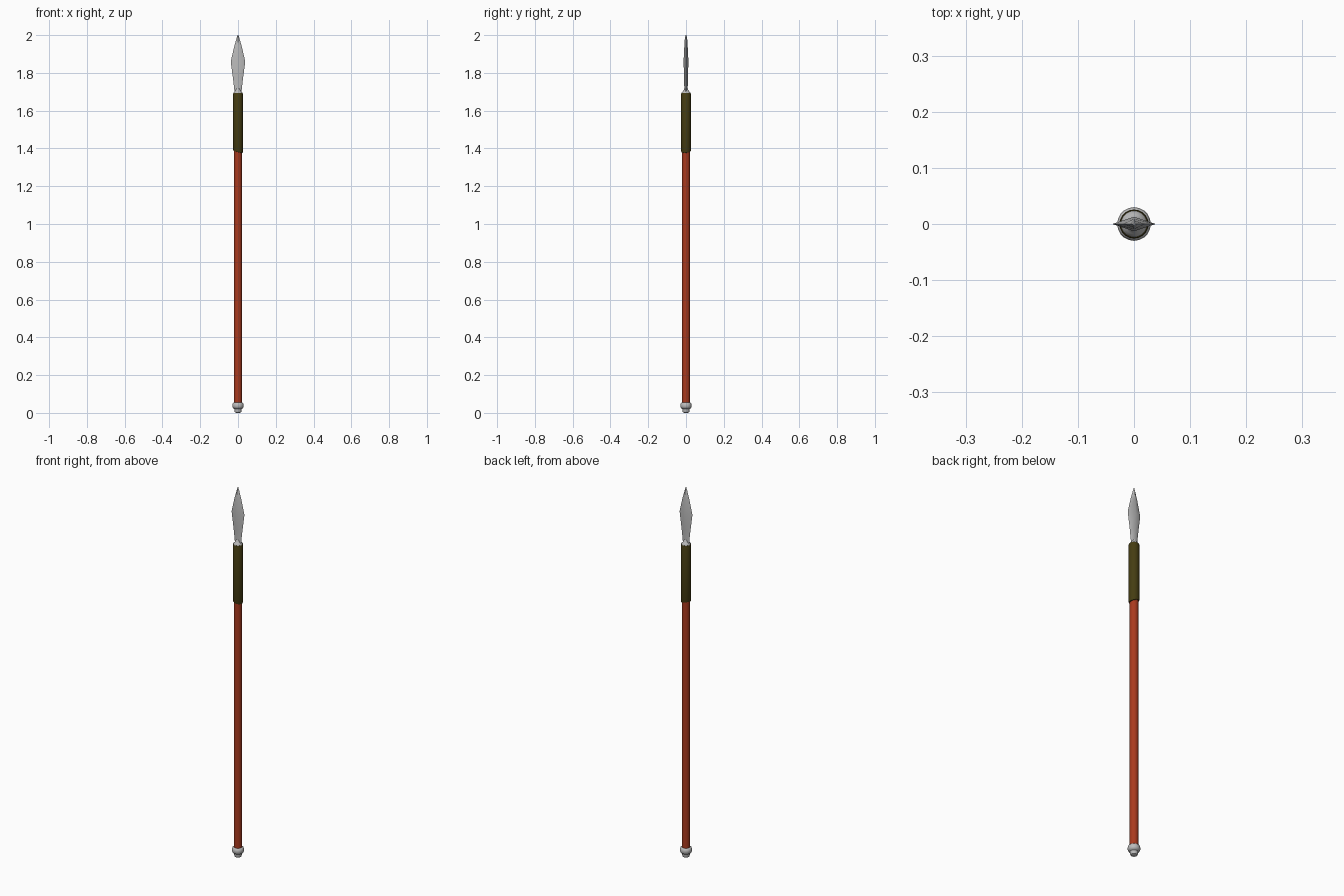
import bpy, bmesh, math
from math import sin, cos, pi

if "Cube" in bpy.data.objects:
    bpy.data.objects.remove(bpy.data.objects["Cube"])


def material(name, rgb):
    m = bpy.data.materials.new(name)
    m.diffuse_color = (*rgb, 1)
    m.use_nodes = True
    m.node_tree.nodes["Principled BSDF"].inputs["Base Color"].default_value = m.diffuse_color
    return m


STEEL = material("steel", (0.50, 0.50, 0.50))
WOOD = material("red_wood", (0.40, 0.042, 0.013))
CORD = material("olive_cord", (0.060, 0.046, 0.006))


def skin(name, rings, mat, smooth=None):
    """Bridge a list of equal-sized point rings into a capped tube."""
    bm = bmesh.new()
    loops = [[bm.verts.new(p) for p in ring] for ring in rings]
    n = len(loops[0])
    for a, b in zip(loops, loops[1:]):
        for i in range(n):
            j = (i + 1) % n
            bm.faces.new((a[i], a[j], b[j], b[i]))
    bm.faces.new(loops[0][::-1])
    bm.faces.new(loops[-1])
    bmesh.ops.recalc_face_normals(bm, faces=bm.faces)
    me = bpy.data.meshes.new(name)
    bm.to_mesh(me)
    bm.free()
    me.materials.append(mat)
    ob = bpy.data.objects.new(name, me)
    bpy.context.collection.objects.link(ob)
    if smooth:
        bpy.ops.object.select_all(action='DESELECT')
        ob.select_set(True)
        bpy.context.view_layer.objects.active = ob
        bpy.ops.object.shade_smooth_by_angle(angle=math.radians(smooth))
    return ob


def lathe(name, profile, sides, mat, smooth, tilt=0.0):
    """Turned part; tilt slants every ring below z = 1.4 (end of the winding)."""
    rings = []
    for r, z in profile:
        ring = []
        for i in range(sides):
            a = 2 * pi * i / sides
            dz = -tilt * cos(a + 0.35) if z < 1.4 else 0
            ring.append((r * cos(a), r * sin(a), z + dz))
        rings.append(ring)
    return skin(name, rings, mat, smooth)


# Wooden shaft
lathe("shaft", [(0.021, 0.04), (0.021, 1.68)], 16, WOOD, 40)

# Butt cap: rounded bulb over a small foot knob
lathe("butt_cap", [(0.010, 0.0), (0.016, 0.003), (0.019, 0.010), (0.019, 0.021),
                   (0.026, 0.025), (0.030, 0.032), (0.030, 0.043),
                   (0.027, 0.051), (0.022, 0.055)], 20, STEEL, 40)

# Cord grip: tight winding with a slanted lower end
lathe("cord_grip", [(0.020, 1.382), (0.0245, 1.383), (0.0258, 1.387),
                    (0.0258, 1.690), (0.0245, 1.694), (0.020, 1.694)],
      24, CORD, 40, tilt=0.006)

# Socket closing the top of the grip
lathe("blade_socket", [(0.0235, 1.675), (0.0235, 1.696), (0.017, 1.702),
                       (0.012, 1.710), (0.008, 1.720)], 20, STEEL, 50)


# Blade: diamond sections (half width, half thickness, height)
def diamond(w, t, z):
    return [(w, 0, z), (0, t, z), (-w, 0, z), (0, -t, z)]


skin("blade", [diamond(*s) for s in [
    (0.018, 0.012, 1.685), (0.020, 0.009, 1.715), (0.027, 0.010, 1.775), (0.0385, 0.013, 1.86),
    (0.020, 0.009, 1.94), (0.007, 0.006, 1.985), (0.002, 0.002, 2.0)]], STEEL, 50)
